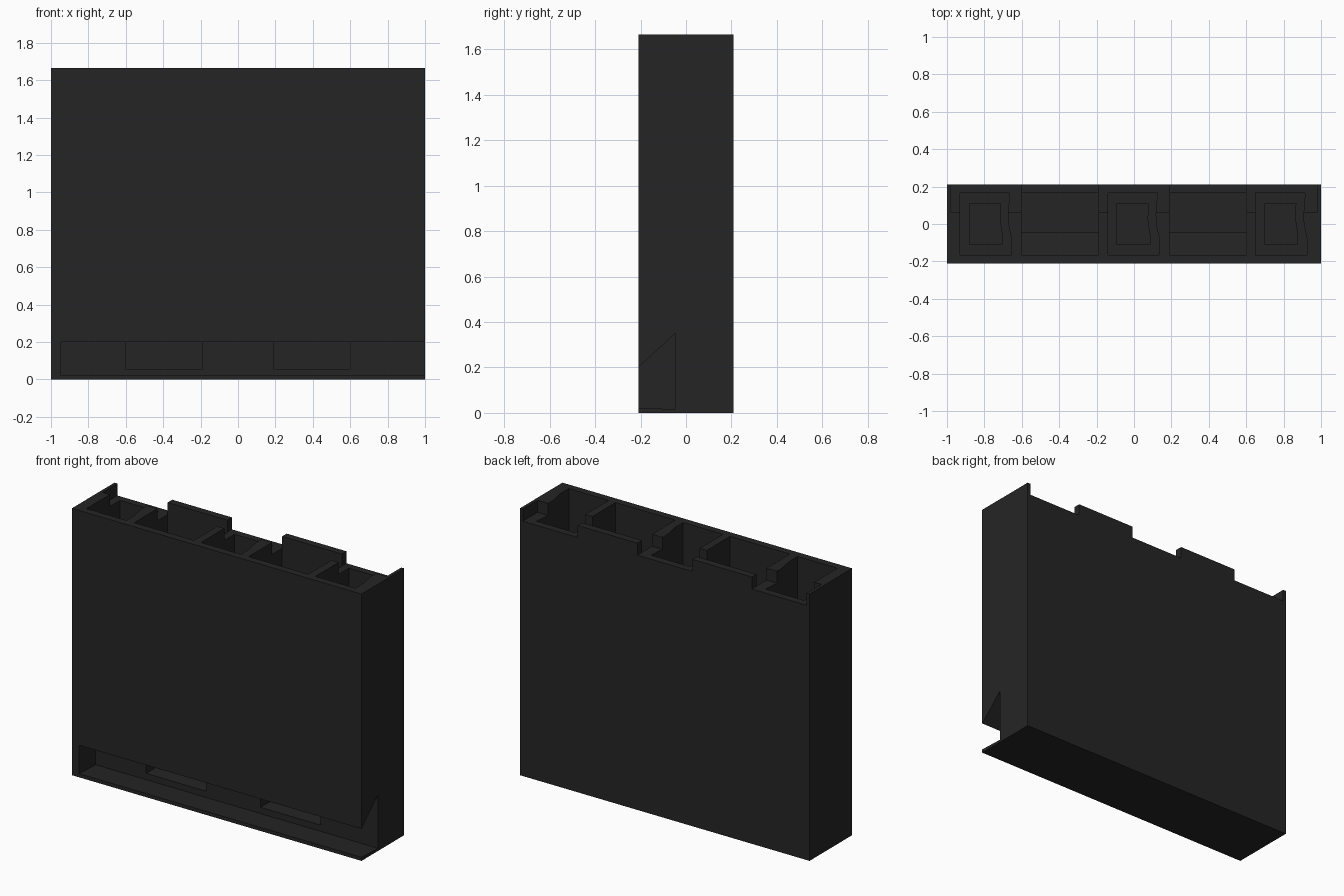
import bpy, bmesh

if "Cube" in bpy.data.objects:
    bpy.data.objects.remove(bpy.data.objects["Cube"])

W, D, H = 1.0, 0.21, 1.665
SPACING = 0.79

mat = bpy.data.materials.new("charcoal plastic")
mat.diffuse_color = (0.0185, 0.0185, 0.0185, 1)
mat.use_nodes = True
mat.node_tree.nodes["Principled BSDF"].inputs["Base Color"].default_value = mat.diffuse_color


def prism(name, pts, axis, lo, hi):
    """Extrude a closed profile: axis 'z' takes (x, y), axis 'x' takes (y, z)."""
    bm = bmesh.new()
    put = (lambda p, h: (p[0], p[1], h)) if axis == 'z' else (lambda p, h: (h, p[0], p[1]))
    a = [bm.verts.new(put(p, lo)) for p in pts]
    b = [bm.verts.new(put(p, hi)) for p in pts]
    bm.faces.new(a)
    bm.faces.new(b)
    n = len(pts)
    for i in range(n):
        j = (i + 1) % n
        bm.faces.new((a[i], a[j], b[j], b[i]))
    bmesh.ops.recalc_face_normals(bm, faces=bm.faces)
    me = bpy.data.meshes.new(name)
    bm.to_mesh(me)
    bm.free()
    me.materials.append(mat)
    ob = bpy.data.objects.new(name, me)
    bpy.context.collection.objects.link(ob)
    return ob


def rect(x0, x1, y0, y1):
    return [(x0, y0), (x1, y0), (x1, y1), (x0, y1)]


# Solid holder body
body = prism("holder_body", rect(-W, W, -D, D), 'z', 0, H)


def cut(name, pts, axis, lo, hi):
    cutter = prism(name, pts, axis, lo, hi)
    cutter.hide_render = True
    cutter.hide_set(True)
    m = body.modifiers.new(name, 'BOOLEAN')
    m.operation = 'DIFFERENCE'
    m.solver = 'EXACT'
    m.object = cutter


# Exit slot along the bottom front, sloped roof, open at the right end
cut("exit_slot_cutter",
    [(-0.26, 0.024), (-0.047, 0.016), (-0.047, 0.35), (-0.21, 0.2), (-0.26, 0.154)],
    'x', -0.95, W + 0.1)

# Two tall storage columns that drop into the slot
for s in (-1, 1):
    c = s * SPACING / 2
    cut("column_cutter", rect(c - 0.206, c + 0.206, -0.165, 0.165), 'z', 0.055, H + 0.1)

# Three stepped pockets with a keyed right side
outer = [(-0.14, -0.165), (0.135, -0.165), (0.135, -0.08), (0.118, 0.0),
         (0.116, 0.05), (0.125, 0.165), (-0.14, 0.165)]
inner = [(-0.09, -0.11), (0.085, -0.11), (0.085, -0.06), (0.073, 0.02),
         (0.075, 0.11), (-0.09, 0.11)]
for k in (-1, 0, 1):
    c = k * SPACING
    cut("pocket_cutter", [(x + c, y) for x, y in outer], 'z', 1.0, H + 0.1)
    cut("inner_pocket_cutter", [(x + c, y) for x, y in inner], 'z', 0.45, 1.05)

# Lowered rear rim, leaving a tab behind each column
for x0, x1 in ((-0.98, -0.601), (-0.189, 0.189), (0.601, 0.98)):
    cut("rim_notch_cutter", rect(x0, x1, 0.065, D + 0.1), 'z', H - 0.075, H + 0.1)
